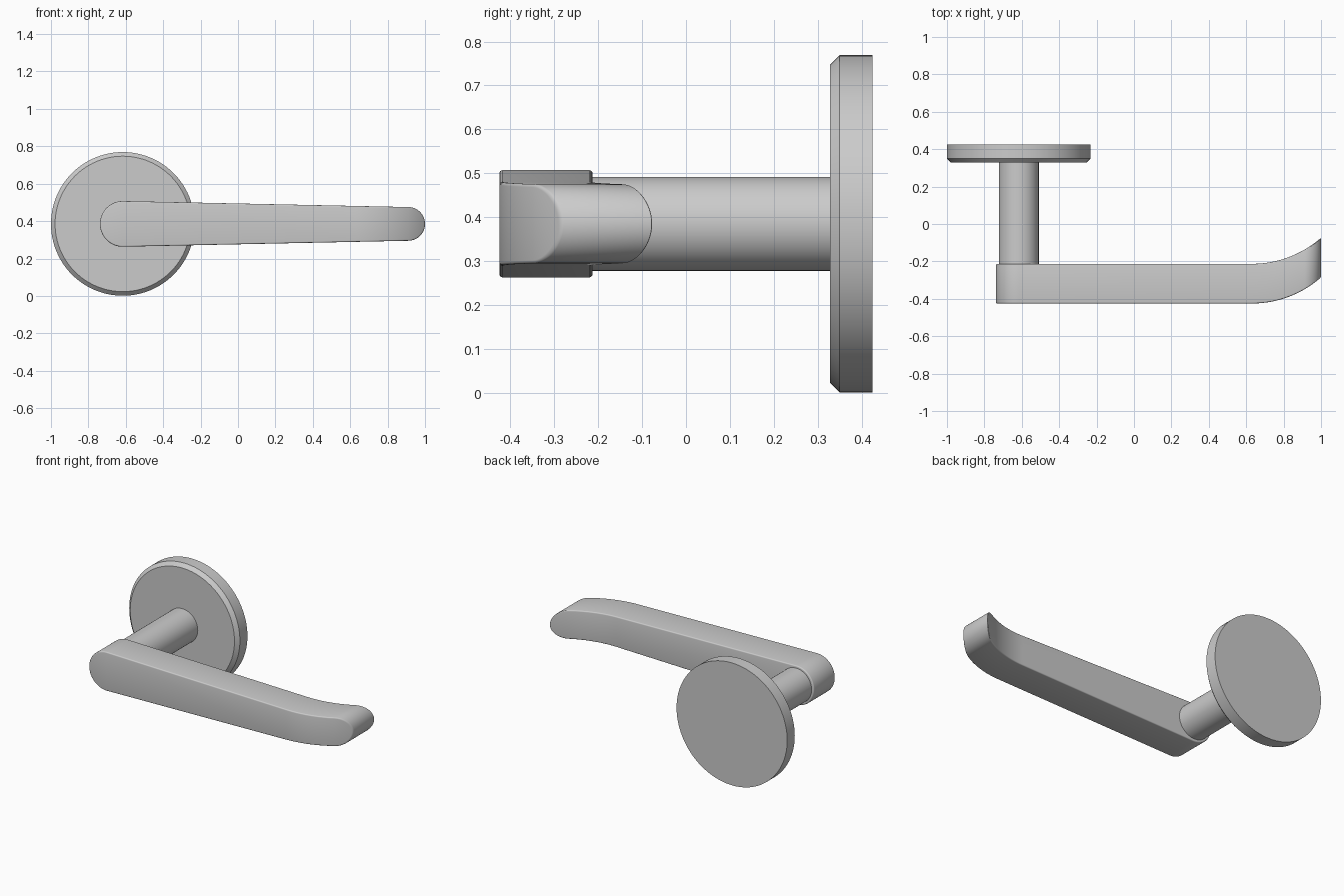
import bpy, bmesh
from math import sin, cos, pi, asin, sqrt

if "Cube" in bpy.data.objects:
    bpy.data.objects.remove(bpy.data.objects["Cube"])

CX, CZ = -0.616, 0.385


def finish(name, bm):
    bmesh.ops.recalc_face_normals(bm, faces=bm.faces[:])
    me = bpy.data.meshes.new(name)
    bm.to_mesh(me)
    bm.free()
    ob = bpy.data.objects.new(name, me)
    bpy.context.collection.objects.link(ob)
    bpy.ops.object.select_all(action='DESELECT')
    bpy.context.view_layer.objects.active = ob
    ob.select_set(True)
    bpy.ops.object.shade_smooth_by_angle(angle=0.5)
    return ob


def bridge(bm, rings):
    for a, b in zip(rings, rings[1:]):
        n = len(a)
        for i in range(n):
            j = (i + 1) % n
            bm.faces.new((a[i], a[j], b[j], b[i]))


def turned(name, profile, n=96):
    """Solid turned about the y axis from (radius, y) points."""
    bm = bmesh.new()
    rings = [[bm.verts.new((CX + r * cos(2 * pi * i / n), y, CZ + r * sin(2 * pi * i / n)))
              for i in range(n)] for r, y in profile]
    bridge(bm, rings)
    bm.faces.new(rings[0])
    bm.faces.new(rings[-1])
    return finish(name, bm)


# Wall rosette with chamfered front rim, and the neck
turned("rosette", [(0.362, 0.328), (0.384, 0.35), (0.384, 0.425)])
turned("neck", [(0.107, -0.23), (0.107, 0.335)], 64)

# Lever: tapered round-ended outline, extruded in y and swept back at the tip
R1, R2, X2 = 0.122, 0.09, 0.91
BEND_X, BEND_R = 0.63, 0.56
tilt = asin((R1 - R2) / (X2 - CX))
top = pi / 2 - tilt


def bend(x):
    d = max(0, x - BEND_X)
    return BEND_R - sqrt(BEND_R ** 2 - d * d)


def upper_outline(inset):
    pts = []
    for i in range(25):
        t = pi + (top - pi) * i / 24
        pts.append((CX + (R1 - inset) * cos(t), (R1 - inset) * sin(t)))
    a = pts[-1]
    b = (X2 + (R2 - inset) * cos(top), (R2 - inset) * sin(top))
    fb = (BEND_X - a[0]) / (b[0] - a[0])
    for i in range(16):
        f = fb + (1 - fb) * i / 16
        pts.append((a[0] + (b[0] - a[0]) * f, a[1] + (b[1] - a[1]) * f))
    for i in range(25):
        t = top * (1 - i / 24)
        pts.append((X2 + (R2 - inset) * cos(t), (R2 - inset) * sin(t)))
    pts[0] = (pts[0][0], 0)
    return pts


bm = bmesh.new()
FRONT, BACK, FILLET = -0.425, -0.213, 0.007
corner = [(FILLET * (1 - sin(k * pi / 8)), FILLET * (1 - cos(k * pi / 8))) for k in range(5)]
section = [(i, FRONT + d) for i, d in corner]
section += [(i, BACK - d) for i, d in reversed(corner)]
rings = []
for inset, y in section:
    up = upper_outline(inset)
    loop = up + [(x, -z) for x, z in up[-2:0:-1]]
    rings.append([bm.verts.new((x, y + bend(x), CZ + z)) for x, z in loop])
bridge(bm, rings)
for ring in (rings[0], rings[-1]):
    n = len(ring)
    m = n // 2
    for i in range(m):
        quad = [ring[i], ring[i + 1], ring[-(i + 1)], ring[-i]]
        bm.faces.new(list(dict.fromkeys(quad)))
finish("lever", bm)
